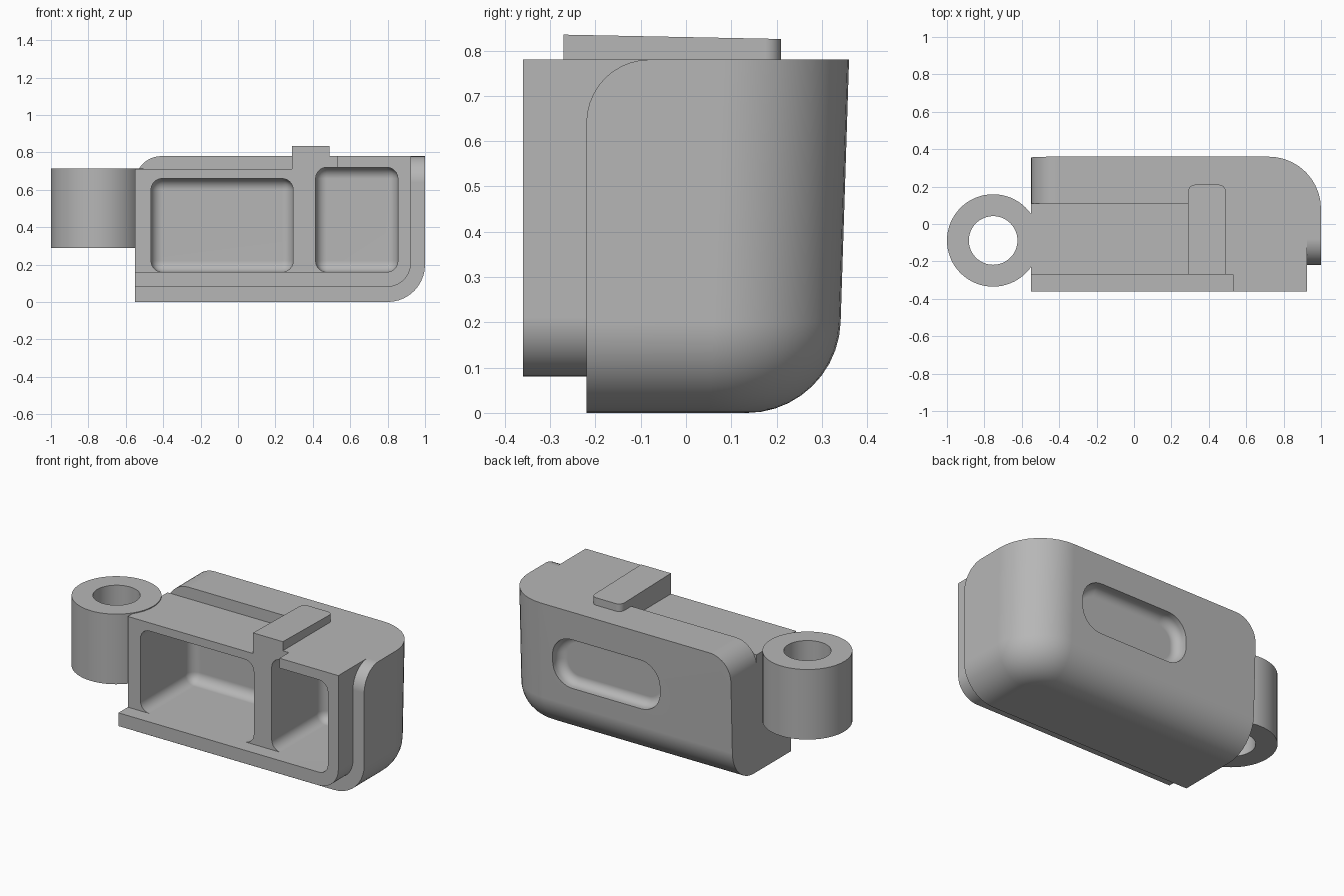
import bpy, bmesh, math

cube = bpy.data.objects.get("Cube")
if cube:
    bpy.data.objects.remove(cube, do_unlink=True)

mat = bpy.data.materials.new("plain_grey")
mat.use_nodes = True
GREY = (0.47, 0.47, 0.47, 1)
mat.diffuse_color = GREY
for node in mat.node_tree.nodes:
    if node.type == 'BSDF_PRINCIPLED':
        node.inputs["Base Color"].default_value = GREY


def near(a, b):
    return abs(a - b) < 1e-4


def box(x, y, z):
    """Box between the given (low, high) ranges."""
    bm = bmesh.new()
    bmesh.ops.create_cube(bm, size=1)
    for v in bm.verts:
        v.co = [r[0] if c < 0 else r[1] for c, r in zip(v.co, (x, y, z))]
    return bm


def round_edges(bm, radius, rule, segments=10):
    """Round every edge whose two ends both satisfy the rule."""
    edges = [e for e in bm.edges if rule(e.verts[0].co, e.verts[1].co)]
    bmesh.ops.bevel(bm, geom=edges, offset=radius, segments=segments,
                    profile=0.5, affect='EDGES', clamp_overlap=False)


def both(axis, value):
    return lambda a, b: near(a[axis], value) and near(b[axis], value)


def along(axis):
    return lambda a, b: all(near(a[i], b[i]) for i in range(3) if i != axis)


def finish(bm, name):
    bmesh.ops.recalc_face_normals(bm, faces=bm.faces[:])
    mesh = bpy.data.meshes.new(name)
    bm.to_mesh(mesh)
    bm.free()
    mesh.materials.append(mat)
    obj = bpy.data.objects.new(name, mesh)
    bpy.context.collection.objects.link(obj)
    return obj


def combine(target, other, operation):
    mod = target.modifiers.new(operation.lower(), 'BOOLEAN')
    mod.operation = operation
    mod.solver = 'EXACT'
    mod.object = other
    bpy.context.view_layer.objects.active = target
    bpy.ops.object.modifier_apply(modifier=mod.name)
    bpy.data.objects.remove(other, do_unlink=True)


def smooth(obj):
    obj.data.shade_smooth()
    obj.data.set_sharp_from_angle(angle=math.radians(30))
    mod = obj.modifiers.new("weighted_normals", 'WEIGHTED_NORMAL')
    mod.keep_sharp = True


# Outer shell with a slightly drafted back and rounded edges
LEFT, RIGHT, FRONT, BACK, TOP = -0.55, 1.0, -0.22, 0.36, 0.78
bm = box((LEFT, RIGHT), (FRONT, BACK), (0, TOP))
for v in bm.verts:
    if v.co.y > 0 and v.co.z < 0.1:
        v.co.y = 0.335
up = along(0)
round_edges(bm, 0.28, lambda a, b: near(a.x, RIGHT) and near(b.x, RIGHT)
            and a.y > 0.3 and b.y > 0.3)
round_edges(bm, 0.2, lambda a, b: both(2, 0)(a, b)
            and not both(1, FRONT)(a, b) and not both(0, LEFT)(a, b))
round_edges(bm, 0.14, lambda a, b: both(2, TOP)(a, b)
            and (both(1, FRONT)(a, b) or both(0, LEFT)(a, b)))
body = finish(bm, "housing_body")

# Inner block that stands out of the front of the shell
bm = box((LEFT, 0.925), (-0.36, 0.11), (0.08, TOP))
round_edges(bm, 0.13, lambda a, b: both(0, 0.925)(a, b) and both(2, 0.08)(a, b))
combine(body, finish(bm, "front_block"), 'UNION')

# Lowered top on one side, and set-back front frame above the sill
combine(body, finish(box((-2, 0.29), (-1, 0.11), (0.71, 2)), "top_step"), 'DIFFERENCE')
combine(body, finish(box((-2, 0.53), (-1, -0.27), (0.16, 2)), "front_step"), 'DIFFERENCE')

# Two rounded pockets separated by an upright
for x, z in (((-0.465, 0.295), (0.16, 0.66)), ((0.415, 0.855), (0.16, 0.72))):
    bm = box(x, (-0.6, 0.22), z)
    round_edges(bm, 0.06, lambda a, b: along(1)(a, b) or both(1, 0.22)(a, b), 6)
    combine(body, finish(bm, "pocket"), 'DIFFERENCE')

# Rounded grip recess in the back
bm = box((-0.07, 0.65), (0.275, 0.6), (0.31, 0.61))
round_edges(bm, 0.13, along(1))
round_edges(bm, 0.05, both(1, 0.275), 6)
combine(body, finish(bm, "grip_recess"), 'DIFFERENCE')
smooth(body)

# Raised tab on the top, sloping gently to the back
bm = box((0.29, 0.49), (-0.27, 0.21), (TOP, 0.835))
round_edges(bm, 0.035, lambda a, b: along(2)(a, b) and a.y > 0, 6)
for v in bm.verts:
    if v.co.z > 0.8:
        v.co.z -= 0.02 * (v.co.y + 0.27)
smooth(finish(bm, "top_tab"))


# Hinge ring at the side
def cylinder(radius, low, high, name):
    bm = bmesh.new()
    bmesh.ops.create_cone(bm, cap_ends=True, segments=64, radius1=radius,
                          radius2=radius, depth=high - low)
    bmesh.ops.translate(bm, verts=bm.verts, vec=(-0.753, -0.088, (low + high) / 2))
    return finish(bm, name)


ring = cylinder(0.247, 0.29, 0.715, "hinge_ring")
combine(ring, cylinder(0.13, 0.1, 0.9, "hinge_hole"), 'DIFFERENCE')
smooth(ring)
